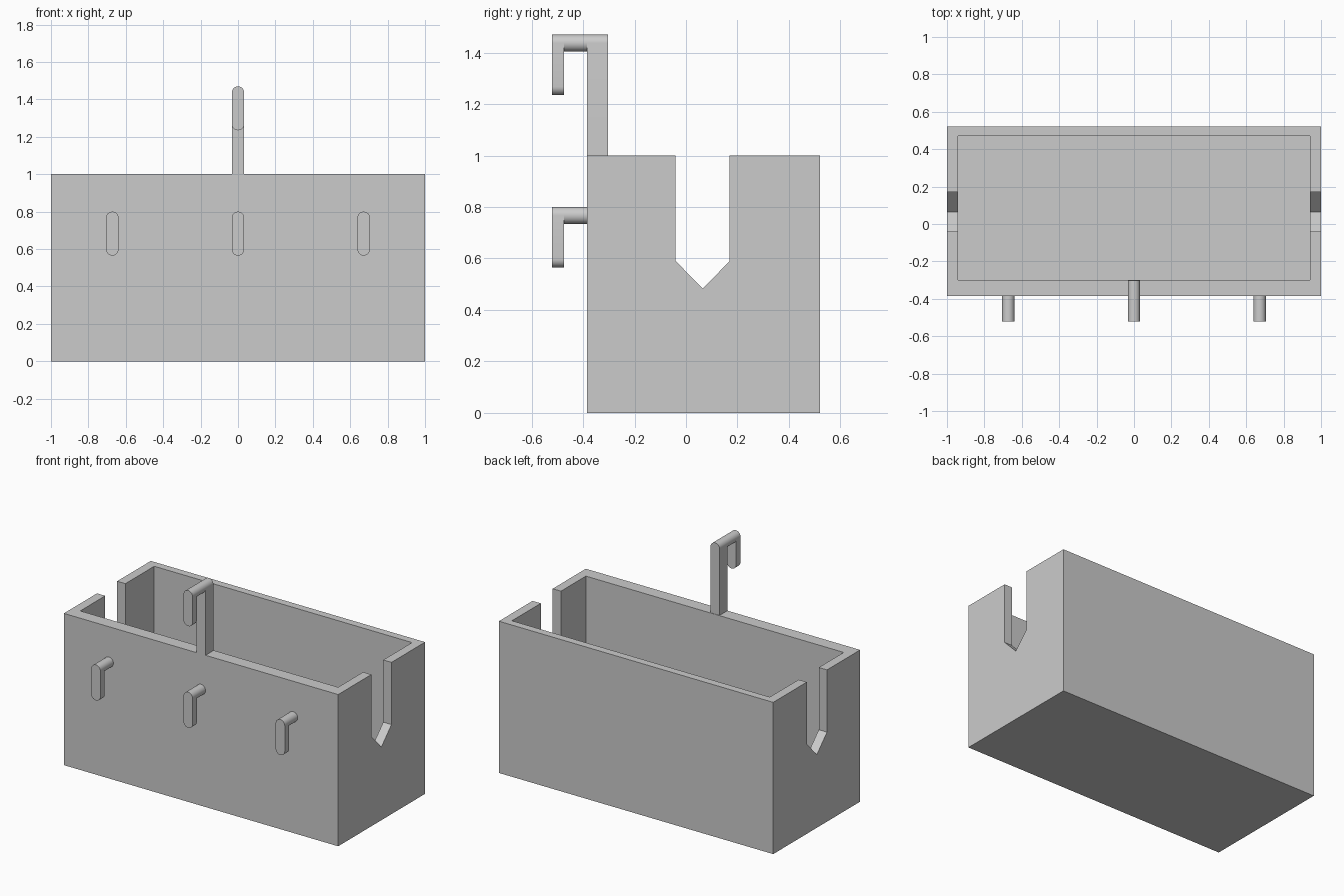
import bpy
import bmesh
from math import pi, sin, cos, radians
from mathutils import Vector

old = bpy.data.objects.get("Cube")
if old:
    bpy.data.objects.remove(old, do_unlink=True)

grey = bpy.data.materials.new("light_grey")
grey.use_nodes = True
COLOUR = (0.6, 0.6, 0.6, 1)
grey.diffuse_color = COLOUR
grey.node_tree.nodes["Principled BSDF"].inputs["Base Color"].default_value = COLOUR


def prism(name, outline, depth):
    """Extrude a closed 3D outline along the depth vector."""
    bm = bmesh.new()
    face = bm.faces.new([bm.verts.new(p) for p in outline])
    moved = bmesh.ops.extrude_face_region(bm, geom=[face])["geom"]
    verts = [v for v in moved if isinstance(v, bmesh.types.BMVert)]
    bmesh.ops.translate(bm, vec=Vector(depth), verts=verts)
    bmesh.ops.recalc_face_normals(bm, faces=bm.faces)
    mesh = bpy.data.meshes.new(name)
    bm.to_mesh(mesh)
    bm.free()
    obj = bpy.data.objects.new(name, mesh)
    bpy.context.collection.objects.link(obj)
    mesh.materials.append(grey)
    return obj


def box(name, x, y0, y1, z0, z1):
    return prism(name, [(-x, y0, z0), (x, y0, z0), (x, y1, z0), (-x, y1, z0)],
                 (0, 0, z1 - z0))


def carve(target, cutter):
    mod = target.modifiers.new("cut", "BOOLEAN")
    mod.operation = "DIFFERENCE"
    mod.solver = "EXACT"
    mod.object = cutter
    bpy.context.view_layer.objects.active = target
    bpy.ops.object.modifier_apply(modifier=mod.name)
    bpy.data.objects.remove(cutter, do_unlink=True)


R = 0.033      # half width of every hook
FRONT = -0.385  # front face of the bin
TIP = -0.52    # front face of the hook tips
STEPS = 16


def slot(name, x, y0, y1, z0, z1, round_bottom=True):
    """Upright bar with rounded ends, extruded front to back."""
    top = [(x + R * cos(pi * i / STEPS), y0, z1 - R + R * sin(pi * i / STEPS))
           for i in range(STEPS + 1)]
    if round_bottom:
        low = [(x - R * cos(pi * i / STEPS), y0, z0 + R - R * sin(pi * i / STEPS))
               for i in range(STEPS + 1)]
        if z1 - z0 <= 2 * R + 0.0001:   # full circle: drop the shared points
            low = low[1:-1]
    else:
        low = [(x - R, y0, z0), (x + R, y0, z0)]
    obj = prism(name, top + low, (0, y1 - y0, 0))
    bpy.ops.object.select_all(action="DESELECT")
    obj.select_set(True)
    bpy.context.view_layer.objects.active = obj
    bpy.ops.object.shade_smooth_by_angle(angle=radians(30))
    return obj


def hook(name, x, top):
    slot(name + "_arm", x, TIP + 0.045, FRONT + 0.01, top - 2 * R, top)
    slot(name + "_tip", x, TIP, TIP + 0.045, top - 0.235, top)


# Open bin with a hollow inside
bin_body = box("bin_body", 1, FRONT, 0.52, 0, 1)
carve(bin_body, box("hollow", 0.94, -0.3, 0.47, 0.06, 1.2))

# Pointed notch through both end walls
notch = [(-1.2, y, z) for y, z in
         [(-0.04, 1.2), (-0.04, 0.59), (0.065, 0.483), (0.17, 0.59), (0.17, 1.2)]]
carve(bin_body, prism("notch", notch, (2.4, 0, 0)))

# Row of hooks on the front wall
for label, x in (("right", -0.672), ("middle", 0), ("left", 0.672)):
    hook(label + "_hook", x, 0.8)

# Tall post with the hanging hook
slot("hanger_post", 0, FRONT, -0.303, 0.99, 1.47, round_bottom=False)
hook("hanger_hook", 0, 1.47)
